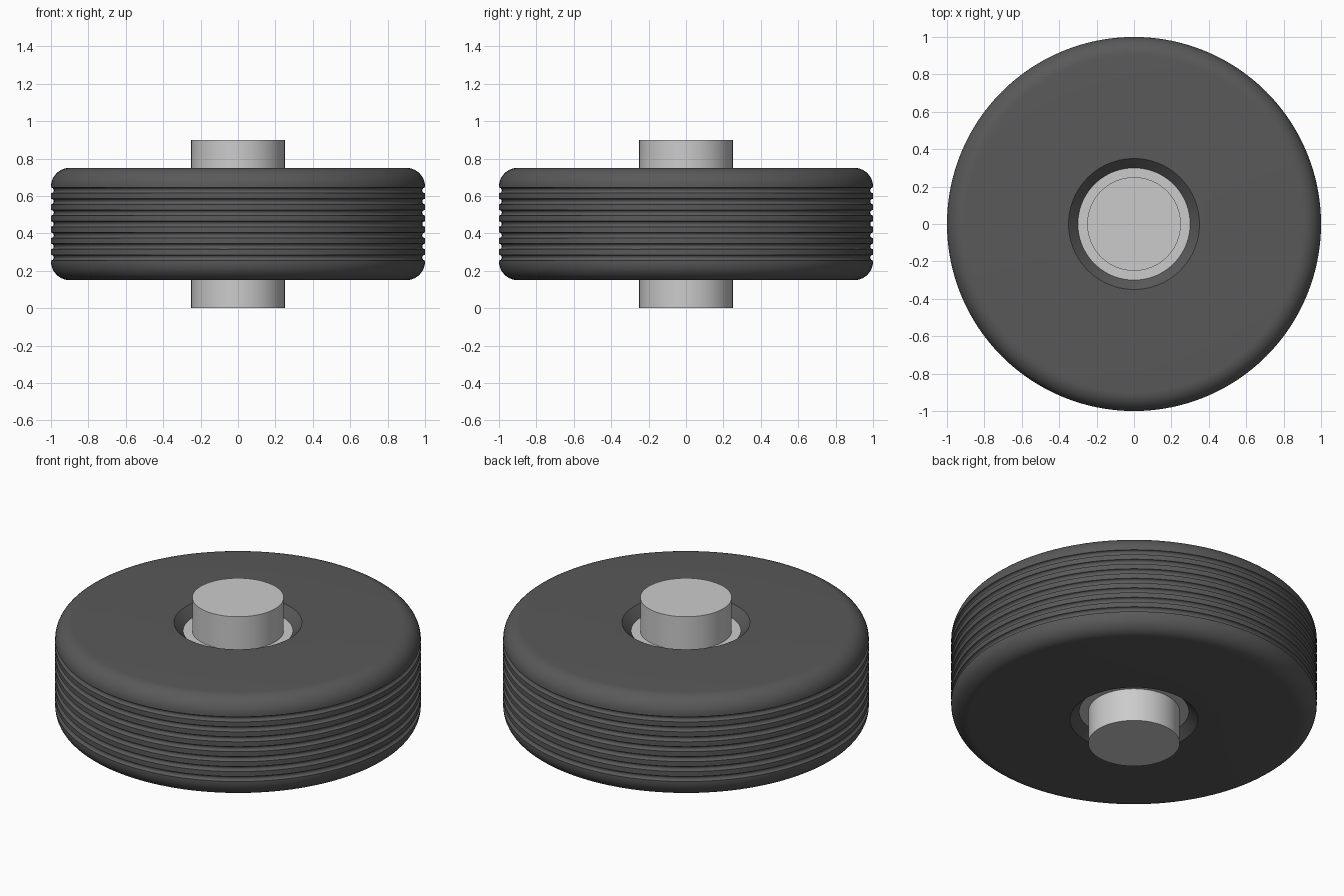
import bpy, bmesh, math

if "Cube" in bpy.data.objects:
    bpy.data.objects.remove(bpy.data.objects["Cube"])

SEGS = 128


def lathe(name, profile, closed):
    """Spin an (r, z) profile around the z axis."""
    bm = bmesh.new()
    verts = [bm.verts.new((r, 0, z)) for r, z in profile]
    edges = [bm.edges.new(p) for p in zip(verts, verts[1:])]
    if closed:
        edges.append(bm.edges.new((verts[-1], verts[0])))
    bmesh.ops.spin(bm, geom=verts + edges, cent=(0, 0, 0), axis=(0, 0, 1),
                   angle=2 * math.pi, steps=SEGS, use_duplicate=False)
    bmesh.ops.remove_doubles(bm, verts=bm.verts, dist=1e-5)
    bmesh.ops.recalc_face_normals(bm, faces=bm.faces)
    mesh = bpy.data.meshes.new(name)
    bm.to_mesh(mesh)
    bm.free()
    obj = bpy.data.objects.new(name, mesh)
    bpy.context.collection.objects.link(obj)
    bpy.context.view_layer.objects.active = obj
    bpy.ops.object.select_all(action='DESELECT')
    obj.select_set(True)
    bpy.ops.object.shade_smooth_by_angle(angle=math.radians(32))
    return obj


def arc(cr, cz, rad, a0, a1, n):
    angles = [math.radians(a0 + (a1 - a0) * i / n) for i in range(n + 1)]
    return [(cr + rad * math.cos(a), cz + rad * math.sin(a)) for a in angles]


# Tyre: chamfered bore, rounded shoulders, seven round grooves in the tread
profile = [(0.30, 0.70), (0.30, 0.20), (0.35, 0.15)]
profile += arc(0.90, 0.25, 0.10, -90, 0, 10)
for i in range(7):
    profile += arc(1.0, 0.27 + 0.06 * i, 0.015, 270, 90, 8)
profile += arc(0.90, 0.65, 0.10, 0, 90, 10)
profile += [(0.35, 0.75)]
tyre = lathe("tyre", profile, True)
rubber = bpy.data.materials.new("rubber")
rubber.diffuse_color = (0.1, 0.1, 0.1, 1)
rubber.use_nodes = True
rubber.node_tree.nodes["Principled BSDF"].inputs["Base Color"].default_value = rubber.diffuse_color
tyre.data.materials.append(rubber)

# Hub: wide core inside the bore with an axle stub on each side
lathe("hub", [(0, 0), (0.25, 0), (0.25, 0.20), (0.30, 0.20),
              (0.30, 0.70), (0.25, 0.70), (0.25, 0.90), (0, 0.90)], False)
